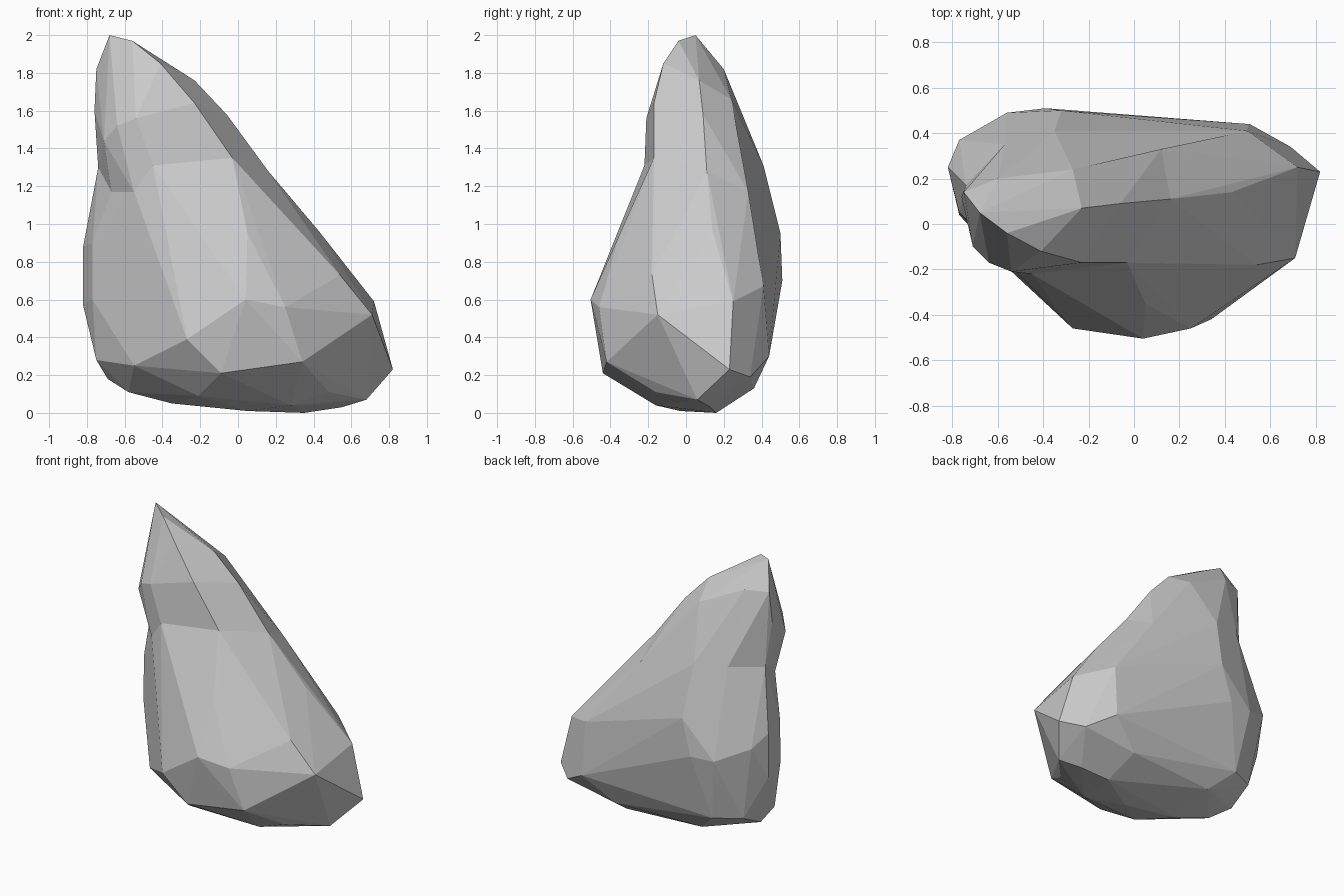
import bpy, bmesh

# Waist: corners shared by the lower body and the leaning peak
waist = [(-.03, -.17, 1.35), (.16, .11, 1.28), (.12, .33, 1.17), (-.35, .41, 1.31),
         (-.57, .35, 1.32), (-.74, .17, 1.30), (-.67, -.04, 1.17),
         (-.55, -.18, 1.17), (-.45, -.22, 1.31)]

# Leaning peak corners
peak = [(-.68, .05, 2.0), (-.56, -.04, 1.97), (-.41, -.12, 1.85), (-.23, -.17, 1.64),
        (-.54, -.21, 1.56), (-.64, -.17, 1.52), (-.71, -.10, 1.44), (-.75, .14, 1.82),
        (-.76, .12, 1.60), (-.60, .20, 1.82), (-.23, .07, 1.76), (-.06, .09, 1.58),
        (-.27, .24, 1.66)]

# Underside and foot corners
foot = [(.05, -.03, .01), (.35, .16, 0), (.55, .13, .03), (.68, .06, .07),
        (.28, -.16, .04), (.48, -.16, .11), (-.21, -.24, .09), (-.35, 0, .05),
        (-.58, .05, .11), (-.55, -.20, .25), (-.69, .15, .18), (-.75, .08, .28),
        (-.09, -.44, .21), (.34, -.42, .27), (-.35, .32, .12), (.30, .36, .13),
        (.69, .34, .19), (.82, .23, .23), (-.50, .42, .26), (.51, .44, .30),
        (-.68, .33, .27)]

# Broad body corners
body = [(-.27, -.46, .39), (.04, -.505, .60), (.25, -.46, .56), (.71, -.15, .52),
        (.72, .25, .59), (.54, -.18, .73), (.05, -.35, .95), (.19, -.32, .87),
        (.33, .07, 1.06), (.43, .14, .96), (.50, .41, .67), (-.32, .50, .95),
        (-.39, .51, .70), (-.56, .49, .70), (-.77, .37, .80), (-.82, .25, .57),
        (-.82, .25, .88), (-.77, .04, .60), (-.77, .05, .90)]


def hull(name, points):
    """Faceted solid wrapped tightly around the given corners."""
    bm = bmesh.new()
    for p in points:
        bm.verts.new(p)
    res = bmesh.ops.convex_hull(bm, input=bm.verts[:])
    loose = [v for v in bm.verts if not v.link_faces]
    bmesh.ops.delete(bm, geom=loose, context='VERTS')
    bmesh.ops.recalc_face_normals(bm, faces=bm.faces[:])
    mesh = bpy.data.meshes.new(name)
    bm.to_mesh(mesh)
    bm.free()
    ob = bpy.data.objects.new(name, mesh)
    bpy.context.collection.objects.link(ob)
    return ob


# Boulder: two faceted masses fused, leaving the slight notch at the waist
rock = hull("boulder", foot + body + waist)
tip = hull("boulder_peak", peak + waist)
union = rock.modifiers.new("fuse", 'BOOLEAN')
union.operation = 'UNION'
union.solver = 'EXACT'
union.object = tip
bpy.context.view_layer.objects.active = rock
bpy.ops.object.modifier_apply(modifier=union.name)
bpy.data.objects.remove(tip)

# Merge nearly flat triangles into larger facets
bm = bmesh.new()
bm.from_mesh(rock.data)
bmesh.ops.remove_doubles(bm, verts=bm.verts[:], dist=0.002)
bmesh.ops.dissolve_limit(bm, angle_limit=0.07, verts=bm.verts[:], edges=bm.edges[:])
bm.to_mesh(rock.data)
bm.free()
